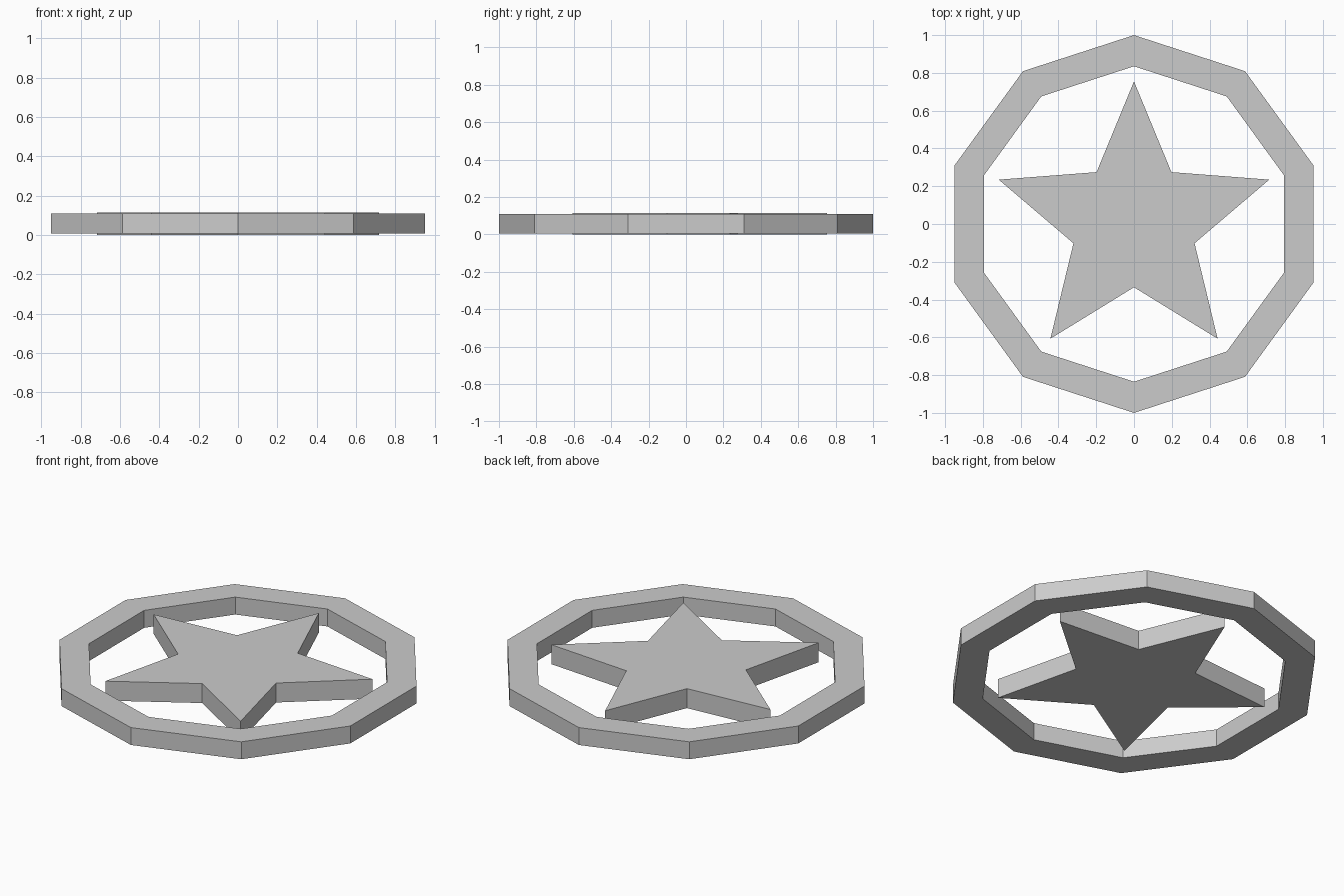
import bpy, bmesh
from math import sin, cos, pi

if "Cube" in bpy.data.objects:
    bpy.data.objects.remove(bpy.data.objects["Cube"])


def loop(radii, n, y0=0.0):
    """Points around the centre, starting at +y, cycling through the radii."""
    return [(radii[i % len(radii)] * cos(pi / 2 + 2 * pi * i / n),
             y0 + radii[i % len(radii)] * sin(pi / 2 + 2 * pi * i / n)) for i in range(n)]


def finish(name, bm):
    bmesh.ops.recalc_face_normals(bm, faces=bm.faces)
    me = bpy.data.meshes.new(name)
    bm.to_mesh(me)
    bm.free()
    ob = bpy.data.objects.new(name, me)
    bpy.context.collection.objects.link(ob)
    return ob


# Ten-sided flat ring
bm = bmesh.new()
outer, inner = loop([1.0], 10), loop([0.835], 10)
z0, z1 = 0.006, 0.109
rings = [[bm.verts.new((x, y, z)) for x, y in pts]
         for pts, z in ((outer, z0), (outer, z1), (inner, z1), (inner, z0))]
for k in range(4):
    a, b = rings[k], rings[(k + 1) % 4]
    for i in range(10):
        j = (i + 1) % 10
        bm.faces.new((a[i], a[j], b[j], b[i]))
finish("outer_ring", bm)

# Five-pointed star, slightly thicker than the ring
bm = bmesh.new()
base = bm.faces.new([bm.verts.new((x, y, 0)) for x, y in loop([0.753, 0.337], 10, 0.002)])
top = bmesh.ops.extrude_face_region(bm, geom=[base], use_keep_orig=True)
bmesh.ops.translate(bm, vec=(0, 0, 0.115),
                    verts=[g for g in top["geom"] if isinstance(g, bmesh.types.BMVert)])
finish("star", bm)
